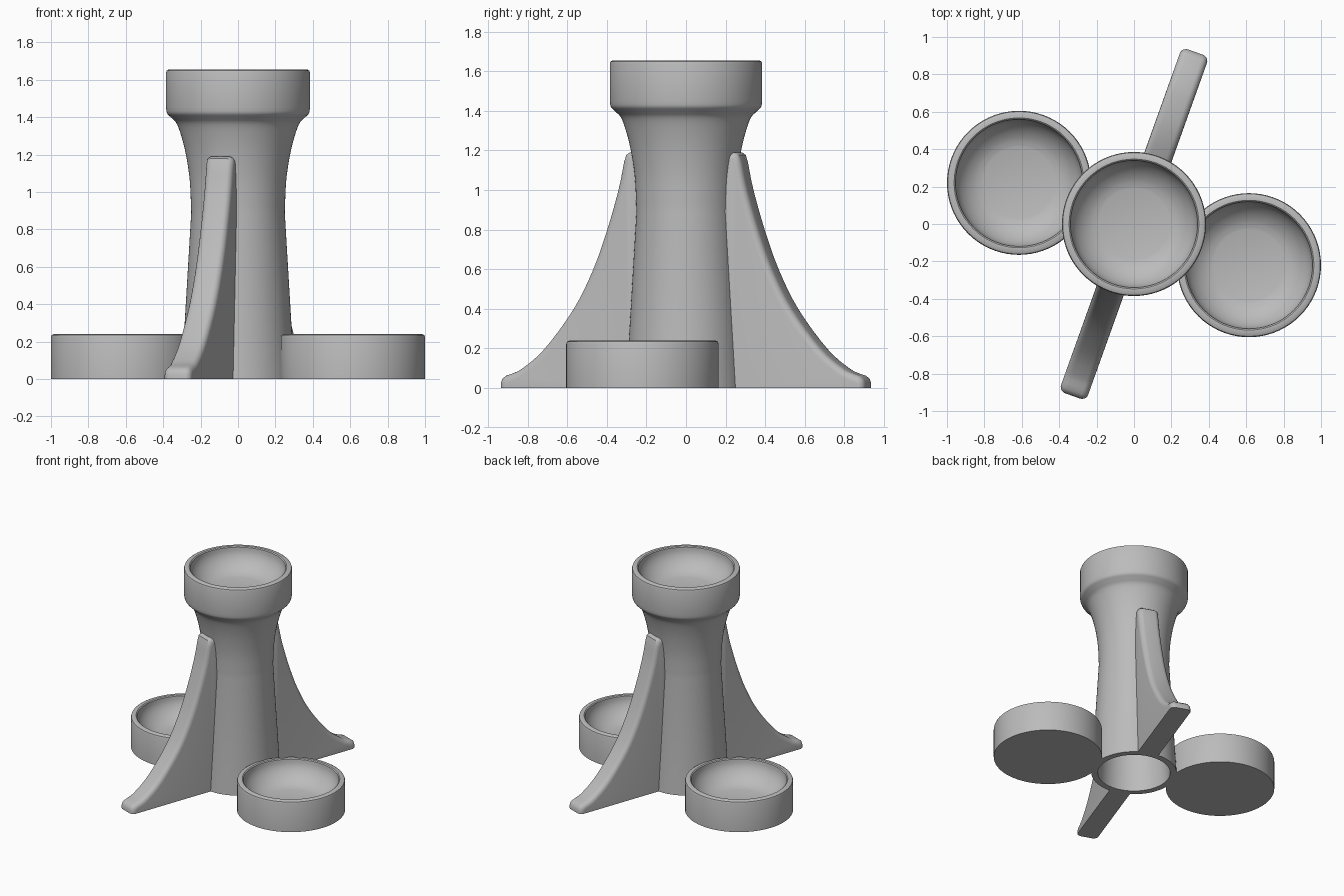
import bpy, bmesh, math
from mathutils import Vector, Matrix

if "Cube" in bpy.data.objects:
    bpy.data.objects.remove(bpy.data.objects["Cube"], do_unlink=True)

GREY = (0.5, 0.5, 0.5, 1)
grey = bpy.data.materials.new("plain grey")
grey.use_nodes = True
grey.diffuse_color = GREY
grey.node_tree.nodes["Principled BSDF"].inputs["Base Color"].default_value = GREY


def finish(bm, name):
    """Turn a bmesh into a smooth-shaded object with sharp edges kept."""
    bmesh.ops.remove_doubles(bm, verts=bm.verts, dist=0.0005)
    bmesh.ops.recalc_face_normals(bm, faces=bm.faces)
    mesh = bpy.data.meshes.new(name)
    bm.to_mesh(mesh)
    bm.free()
    mesh.materials.append(grey)
    obj = bpy.data.objects.new(name, mesh)
    bpy.context.collection.objects.link(obj)
    bpy.ops.object.select_all(action='DESELECT')
    obj.select_set(True)
    bpy.context.view_layer.objects.active = obj
    bpy.ops.object.shade_smooth_by_angle(angle=math.radians(35))
    return obj


def spline(points, steps=4):
    """Smooth curve through the given points."""
    pts = [Vector(p) for p in points]
    ext = [2 * pts[0] - pts[1]] + pts + [2 * pts[-1] - pts[-2]]
    out = []
    for a, b, c, d in zip(ext, ext[1:], ext[2:], ext[3:]):
        for i in range(steps):
            t = i / steps
            out.append(0.5 * (2 * b + (c - a) * t + (2 * a - 5 * b + 4 * c - d) * t ** 2
                              + (3 * b - a - 3 * c + d) * t ** 3))
    return out + [pts[-1]]


def lathe(name, profile, segments=72):
    """Revolve an (r, z) profile about the z axis."""
    bm = bmesh.new()
    verts = [bm.verts.new((p[0], 0, p[1])) for p in profile]
    edges = [bm.edges.new(pair) for pair in zip(verts, verts[1:])]
    bmesh.ops.spin(bm, geom=verts + edges, axis=(0, 0, 1), cent=(0, 0, 0),
                   angle=math.tau, steps=segments)
    return finish(bm, name)


def dish(top):
    """Profile of the rounded rim and dished hollow below a given height."""
    rim = [(0.385, -0.018), (0.381, -0.006), (0.37, 0), (0.347, 0), (0.34, -0.006)]
    hollow = spline([(0.34, -0.006), (0.334, -0.045), (0.315, -0.085), (0.28, -0.125),
                     (0.235, -0.155), (0.19, -0.17)], 3)[1:]
    return [(r, z + top) for r, z in rim + [tuple(p) for p in hollow] + [(0, -0.17)]]


# Hollow pedestal flaring out into the top bowl
flare = spline([(0.25, 0.89), (0.257, 1.05), (0.273, 1.17), (0.295, 1.27),
                (0.325, 1.36), (0.355, 1.395), (0.379, 1.42), (0.385, 1.45)])
inside = [(0, 1.43), (0.25, 1.43), (0.25, 1.27), (0.228, 1.17), (0.205, 0.89), (0.257, 0)]
lathe("pedestal", inside + [(0.303, 0)] + flare + dish(1.655))

# Low side bowls, opposite each other
ACROSS = math.radians(-19.7)
for name, turn in (("left_bowl", 0), ("right_bowl", math.pi)):
    bowl = lathe(name, [(0, 0), (0.385, 0)] + dish(0.24))
    bowl.location = Matrix.Rotation(ACROSS + turn, 3, 'Z') @ Vector((0.653, 0, 0))

# Sweeping outer edge shared by the fins, from the top down to the toe
sweep = spline([(0.315, 1.14), (0.345, 1.0), (0.405, 0.8), (0.48, 0.6), (0.585, 0.4),
                (0.74, 0.2), (0.86, 0.1), (0.925, 0.07)])
fin_edge = [Vector(p) for p in ((0.25, 1.19), (0.285, 1.19), (0.303, 1.178))] + sweep
fin_edge += [Vector(p) for p in ((0.95, 0.062), (0.968, 0.047), (0.976, 0.025), (0.976, 0))]


def fin(name, turn, half=0.077, radius=0.035, rounds=5):
    """Buttress with a rounded outer edge, lofted along the sweep."""
    bm = bmesh.new()
    angles = [math.pi / 2 * i / rounds for i in range(rounds + 1)]
    section = [(half - radius + radius * math.sin(a), radius * (1 - math.cos(a)))
               for a in angles]
    section = [(-w, d) for w, d in reversed(section)] + section
    rows = []
    for i, p in enumerate(fin_edge):
        along = fin_edge[min(i + 1, len(fin_edge) - 1)] - fin_edge[max(i - 1, 0)]
        inward = Vector((along.y, -along.x)).normalized()
        rows.append([bm.verts.new((p.x + inward.x * d, w, p.y + inward.y * d))
                     for w, d in section])
    for a, b in zip(rows, rows[1:]):
        for j in range(len(section) - 1):
            bm.faces.new((a[j], a[j + 1], b[j + 1], b[j]))
    # flat sides, back and underside meeting the pedestal
    feet = []
    for side, w in ((0, -half), (-1, half)):
        foot, waist = (bm.verts.new((r, w, z)) for r, z in ((0.278, 0), (0.226, 0.89)))
        bm.faces.new([row[side] for row in rows] + [foot, waist])
        feet.append((foot, waist))
    (f0, w0), (f1, w1) = feet
    bm.faces.new((f0, f1, w1, w0))
    bm.faces.new([w0, w1] + rows[0][::-1])
    bm.faces.new(rows[-1] + [f1, f0])
    finish(bm, name).rotation_euler.z = turn


fin("back_fin", ACROSS + math.pi / 2)
fin("front_fin", ACROSS - math.pi / 2)
